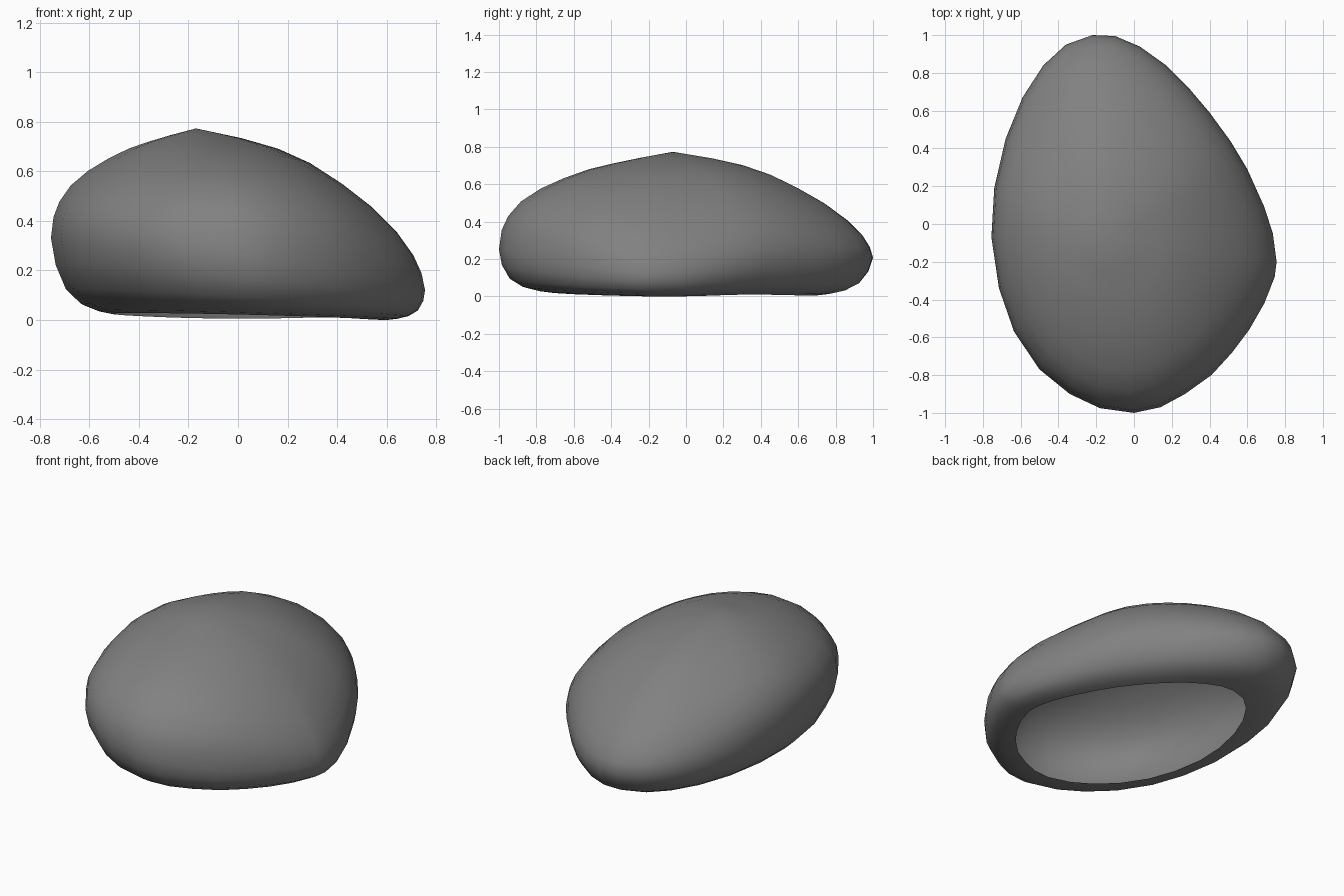
import bpy, bmesh, math
from mathutils import Vector

if "Cube" in bpy.data.objects:
    bpy.data.objects.remove(bpy.data.objects["Cube"])

# Widest outline of the pebble, seen from above
OUTLINE = [(.755, -.2), (.735, -.05), (.69, .09), (.6, .29), (.51, .44), (.4, .59), (.29, .72),
           (.17, .84), (.03, .94), (-.1, .995), (-.22, 1), (-.36, .95), (-.48, .84),
           (-.59, .67), (-.68, .45), (-.74, .19), (-.755, -.07), (-.715, -.34),
           (-.635, -.57), (-.5, -.77), (-.34, -.9), (-.18, -.975), (0, -1), (.14, -.97),
           (.27, -.9), (.41, -.8), (.52, -.68), (.61, -.56), (.69, -.42), (.745, -.28)]
N = len(OUTLINE)
APEX = Vector((-.17, -.07, .775))
# Dome profile: spread, height on the full side, height on the sloping side
DOME = [(.2, .937, .94), (.36, .88, .875), (.5, .818, .785), (.64, .725, .655),
        (.77, .615, .51), (.88, .48, .35), (.95, .33, .21), (.985, .19, .1), (1, 0, 0)]
# Underside profile: inward travel, drop
UNDER = [(.08, .36), (.25, .68), (.5, .87), (.77, .96), (1, 1)]


def toward(x, y, degrees):
    """1 in the given direction, falling to 0 a quarter turn away."""
    return max(0, math.cos(math.atan2(y, x) - math.radians(degrees)))


def edge_point(x, y):
    z = .22 - .152 * x - .03 * y
    z += .085 * toward(x, y, 45) ** 4 + .02 * toward(x, y, -50) ** 6
    z -= .06 * toward(x, y, 135) ** 6
    return Vector((x, y, z))


def rim_point(x, y):
    k = 1 + .12 * toward(x, y, -45) ** 2
    rx, ry = .705 * x * k + .02, .69 * y * k + .012
    lift = .012 * toward(x, y, 45) ** 4
    return Vector((rx, ry, .014 - .025 * rx - .014 * ry + lift))


def fullness(x, y):
    a = math.atan2(y - APEX.y, x - APEX.x)
    c, s2 = math.cos(a) + math.sin(a), math.sin(2 * a)
    return .5 - .5 * c + .4 * c * s2 + .15 * (s2 * s2 - s2)


def dome_ring(s, full, slope):
    ring = []
    for i, (x, y) in enumerate(OUTLINE):
        e, w = edge_point(x, y), fullness(x, y)
        # Higher rings get rounder than the outline
        near = [Vector(OUTLINE[(i + k) % N]) for k in range(-3, 4)]
        soft = (sum(near, Vector((0, 0))) / 7 - APEX.xy) * 1.07
        d = (e.xy - APEX.xy).lerp(soft, min(1, 1.5 * (1 - s))) * s
        z = e.z + (APEX.z - e.z) * (full * w + slope * (1 - w))
        ring.append(Vector((APEX.x + d.x, APEX.y + d.y, z)))
    return ring


def under_ring(u, g):
    ring = []
    for x, y in OUTLINE:
        e, r = edge_point(x, y), rim_point(x, y)
        t = u ** (1 + .3 * toward(x, y, -45) ** 2)
        p = e.lerp(r, t)
        p.z = e.z + (r.z - e.z) * g
        ring.append(p)
    return ring


# Loft the rings from the apex to the open rim underneath
bm = bmesh.new()
top = bm.verts.new(APEX)
rings = [dome_ring(*d) for d in DOME] + [under_ring(*u) for u in UNDER]
loops = [[bm.verts.new(p) for p in ring] for ring in rings]
for i in range(N):
    j = (i + 1) % N
    bm.faces.new((top, loops[0][i], loops[0][j]))
    for a, b in zip(loops, loops[1:]):
        bm.faces.new((a[i], b[i], b[j], a[j]))
low = min(v.co.z for v in bm.verts)
for v in bm.verts:
    v.co.z -= low
for f in bm.faces:
    f.smooth = True

mesh = bpy.data.meshes.new("pebble_shell")
bm.to_mesh(mesh)
bm.free()
shell = bpy.data.objects.new("pebble_shell", mesh)
bpy.context.collection.objects.link(shell)

# Dark grey stone
stone = bpy.data.materials.new("stone")
stone.diffuse_color = (.22, .22, .22, 1)
stone.use_nodes = True
stone.node_tree.nodes["Principled BSDF"].inputs["Base Color"].default_value = stone.diffuse_color
mesh.materials.append(stone)
